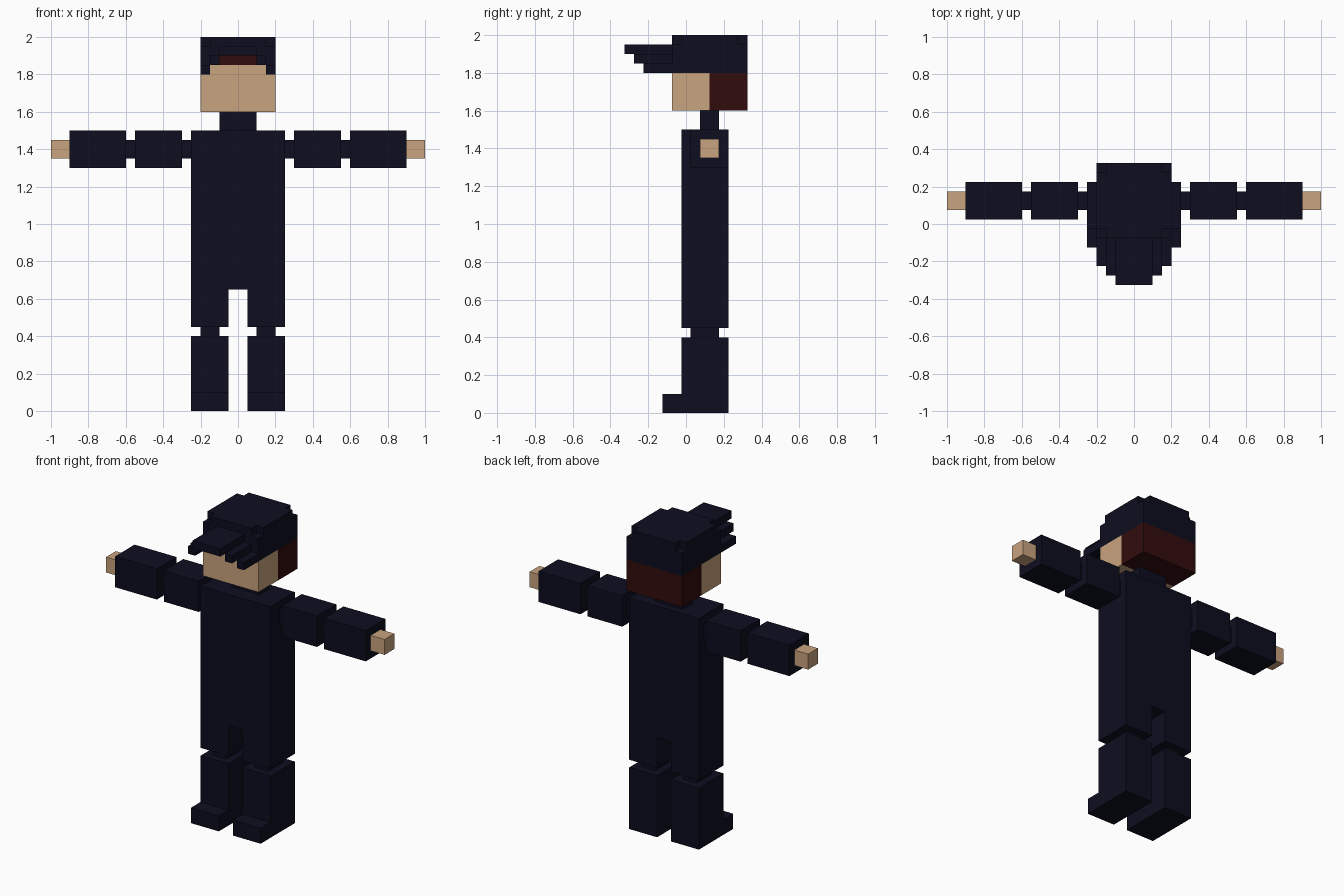
import bpy
import bmesh

cube = bpy.data.objects.get("Cube")
if cube:
    bpy.data.objects.remove(cube, do_unlink=True)


def material(name, rgb):
    m = bpy.data.materials.new(name)
    m.use_nodes = True
    m.diffuse_color = (*rgb, 1)
    bsdf = next(n for n in m.node_tree.nodes if n.type == 'BSDF_PRINCIPLED')
    bsdf.inputs["Base Color"].default_value = (*rgb, 1)
    return m


navy = material("dark navy", (0.004, 0.004, 0.0145))
skin = material("tan skin", (0.584, 0.366, 0.209))
red = material("dark red", (0.032, 0.0037, 0.0037))


def prism(name, outline, z, mat):
    """Extrude a flat xy outline between two heights."""
    bm = bmesh.new()
    face = bm.faces.new([bm.verts.new((x, y, z[0])) for x, y in outline])
    top = bmesh.ops.extrude_face_region(bm, geom=[face])["geom"]
    for v in top:
        if isinstance(v, bmesh.types.BMVert):
            v.co.z = z[1]
    bmesh.ops.recalc_face_normals(bm, faces=bm.faces)
    mesh = bpy.data.meshes.new(name)
    bm.to_mesh(mesh)
    bm.free()
    mesh.materials.append(mat)
    ob = bpy.data.objects.new(name, mesh)
    bpy.context.collection.objects.link(ob)
    return ob


def box(name, x, y, z, mat=navy):
    return prism(name, [(x[0], y[0]), (x[1], y[0]), (x[1], y[1]), (x[0], y[1])], z, mat)


def pair(name, x, y, z, mat=navy):
    box("left_" + name, x, y, z, mat)
    box("right_" + name, (-x[1], -x[0]), y, z, mat)


body = (-0.025, 0.225)
arm = (0.025, 0.225)
joint = (0.075, 0.175)
joint_z = (1.35, 1.45)

# Torso and neck
box("torso", (-0.25, 0.25), body, (0.65, 1.5))
box("neck", (-0.1, 0.1), joint, (1.5, 1.6))

# Arms
pair("shoulder", (0.25, 0.3), joint, joint_z)
pair("upper_arm", (0.3, 0.55), arm, (1.3, 1.5))
pair("elbow", (0.55, 0.6), joint, joint_z)
pair("forearm", (0.6, 0.9), arm, (1.3, 1.5))
pair("hand", (0.9, 1.0), joint, joint_z, skin)

# Legs
pair("thigh", (0.05, 0.25), body, (0.45, 0.65))
pair("knee", (0.1, 0.2), (0.025, 0.175), (0.4, 0.45))
pair("shin", (0.05, 0.25), body, (0, 0.4))
pair("toe", (0.05, 0.25), (-0.125, -0.025), (0, 0.1))

# Head: face in front, hair behind
box("face", (-0.2, 0.2), (-0.075, 0.125), (1.6, 1.8), skin)
box("hair", (-0.2, 0.2), (0.125, 0.325), (1.6, 1.8), red)
box("forehead", (-0.15, 0.15), (-0.075, -0.025), (1.8, 1.85), skin)
box("hairline", (-0.1, 0.1), (-0.075, -0.025), (1.85, 1.9), red)

# Cap crown, with the corners of its top layer notched
box("cap_crown", (-0.2, 0.2), (-0.025, 0.325), (1.8, 1.95))
quarter = [(0.2, 0.15), (0.15, 0.15), (0.15, 0.2)]
ring = (quarter + [(-x, y) for x, y in reversed(quarter)]
        + [(-x, -y) for x, y in quarter] + [(x, -y) for x, y in reversed(quarter)])
prism("cap_top", [(x, y + 0.125) for x, y in ring], (1.95, 2.0), navy)
box("cap_front", (-0.2, 0.2), (-0.075, -0.025), (1.9, 1.95))
pair("cap_temple", (0.15, 0.2), (-0.075, -0.025), (1.85, 1.9))

# Curved visor, stepping down at both sides
box("visor", (-0.1, 0.1), (-0.325, -0.075), (1.9, 1.95))
pair("visor_step", (0.1, 0.15), (-0.275, -0.025), (1.85, 1.9))
pair("visor_edge", (0.15, 0.2), (-0.225, -0.025), (1.8, 1.85))
